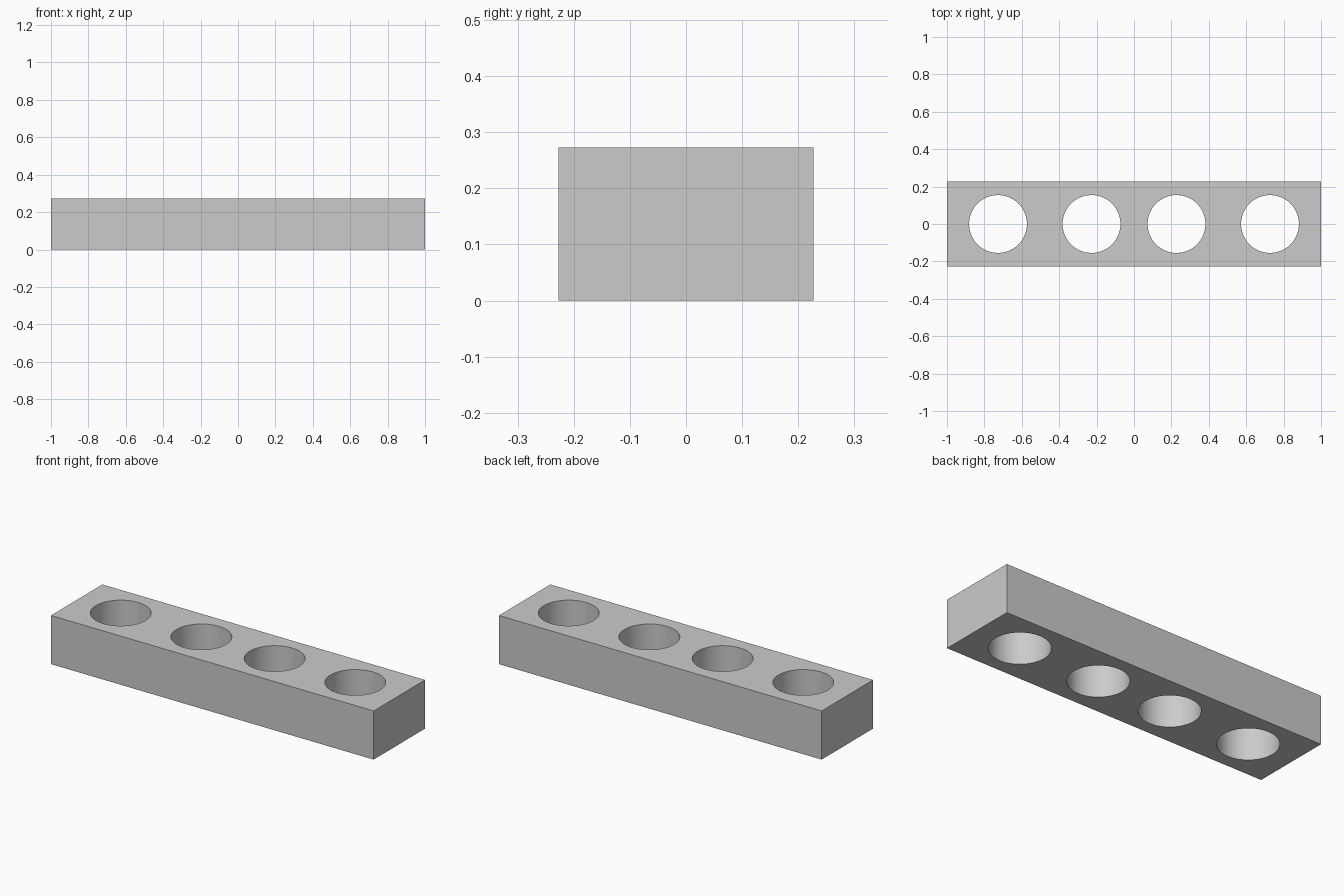
import bpy
import math

LENGTH, DEPTH, HEIGHT = 2.0, 0.4545, 0.2727
HOLE_RADIUS = 0.1545
HOLE_OFFSETS = (0.227, 0.727)

default = bpy.data.objects.get("Cube")
if default:
    bpy.data.objects.remove(default, do_unlink=True)

# Single plain grey
grey = bpy.data.materials.new("plain grey")
grey.use_nodes = True
colour = (0.6, 0.6, 0.6, 1.0)
grey.diffuse_color = colour
grey.node_tree.nodes["Principled BSDF"].inputs["Base Color"].default_value = colour

# Rectangular block standing on the ground
bpy.ops.mesh.primitive_cube_add(size=1, location=(0, 0, HEIGHT / 2))
block = bpy.context.object
block.name = "drilled_block"
block.scale = (LENGTH, DEPTH, HEIGHT)
bpy.ops.object.transform_apply(location=True, rotation=False, scale=True)
block.data.materials.append(grey)


def drill(x):
    """Cut one round through hole at x."""
    bpy.ops.mesh.primitive_cylinder_add(
        vertices=96, radius=HOLE_RADIUS, depth=HEIGHT * 2, location=(x, 0, HEIGHT / 2))
    cutter = bpy.context.object
    cutter.name = "hole_cutter"
    cutter.hide_render = True
    cutter.data.materials.append(grey)
    bpy.context.view_layer.objects.active = block
    cut = block.modifiers.new("hole", "BOOLEAN")
    cut.operation = "DIFFERENCE"
    cut.solver = "EXACT"
    cut.object = cutter
    bpy.ops.object.modifier_apply(modifier=cut.name)
    bpy.data.objects.remove(cutter, do_unlink=True)


# Two mirrored pairs of holes
for offset in HOLE_OFFSETS:
    for side in (-1, 1):
        drill(side * offset)

# Smooth hole walls, sharp edges elsewhere
bpy.ops.object.select_all(action="DESELECT")
block.select_set(True)
bpy.context.view_layer.objects.active = block
bpy.ops.object.shade_smooth_by_angle(angle=math.radians(30))
